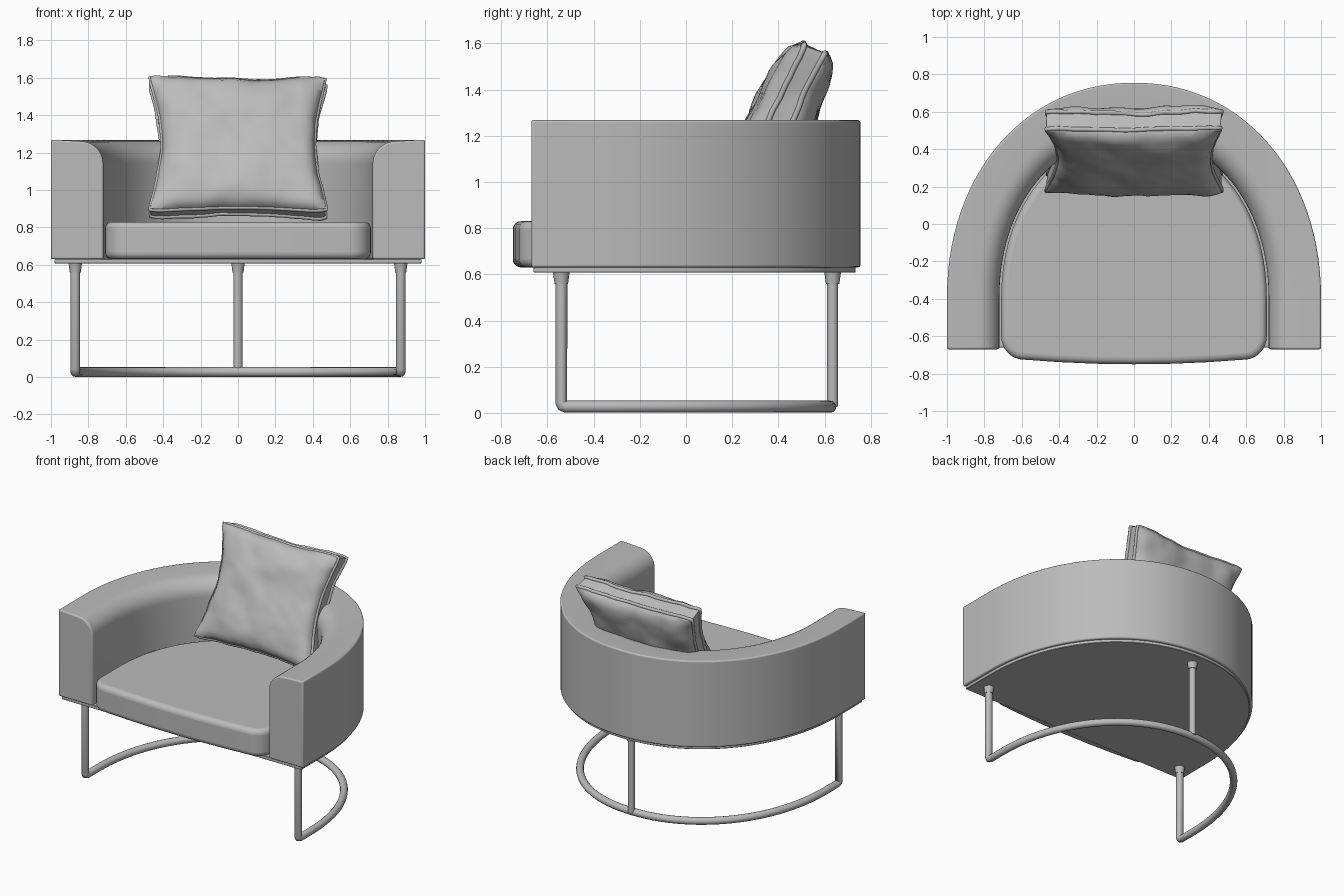
import bpy, bmesh, math
from mathutils import Vector, Matrix, noise

if "Cube" in bpy.data.objects:
    bpy.data.objects.remove(bpy.data.objects["Cube"])

grey = bpy.data.materials.new("soft_grey")
grey.use_nodes = True
grey.diffuse_color = (0.5, 0.5, 0.5, 1)
grey.node_tree.nodes["Principled BSDF"].inputs["Base Color"].default_value = (0.5, 0.5, 0.5, 1)


def finish(name, bm, bevel=0, segments=3, angle=40):
    """Turn a bmesh into a shaded object with optional rounded edges."""
    bmesh.ops.recalc_face_normals(bm, faces=bm.faces)
    mesh = bpy.data.meshes.new(name)
    bm.to_mesh(mesh)
    bm.free()
    ob = bpy.data.objects.new(name, mesh)
    bpy.context.collection.objects.link(ob)
    mesh.materials.append(grey)
    bpy.ops.object.select_all(action='DESELECT')
    ob.select_set(True)
    bpy.context.view_layer.objects.active = ob
    bpy.ops.object.shade_smooth_by_angle(angle=math.radians(angle))
    if bevel:
        mod = ob.modifiers.new("rounded_edges", 'BEVEL')
        mod.width, mod.segments = bevel, segments
        mod.limit_method, mod.angle_limit = 'ANGLE', math.radians(50)
    return ob


def horseshoe(inset, front, steps=56):
    """Plan outline from the right front, round the back, to the left front."""
    a, b, n = 1 - inset, 1.155 - inset, 2 / 2.1
    pts = [(-a, front)]
    for i in range(steps + 1):
        t = math.pi * i / steps
        c, s = math.cos(t), max(math.sin(t), 0)
        pts.append((-math.copysign(abs(c) ** n, c) * a, -0.4 + b * s ** n))
    return pts + [(a, front)]


def slab(name, outline, z0, z1, bevel, segments):
    bm = bmesh.new()
    face = bm.faces.new([bm.verts.new((x, y, z0)) for x, y in outline])
    top = bmesh.ops.extrude_face_region(bm, geom=[face])["geom"]
    bmesh.ops.translate(bm, vec=(0, 0, z1 - z0),
                        verts=[v for v in top if isinstance(v, bmesh.types.BMVert)])
    return finish(name, bm, bevel, segments)


def tube(name, pts, radius, closed=False):
    cu = bpy.data.curves.new(name, 'CURVE')
    cu.dimensions, cu.bevel_depth, cu.bevel_resolution = '3D', radius, 4
    cu.use_fill_caps = True
    sp = cu.splines.new('POLY')
    sp.points.add(len(pts) - 1)
    for p, co in zip(sp.points, pts):
        p.co = (*co, 1)
    sp.use_cyclic_u = closed
    sp.use_smooth = True
    cu.materials.append(grey)
    ob = bpy.data.objects.new(name, cu)
    bpy.context.collection.objects.link(ob)
    return ob


# Wraparound back and arms: a section with a soft inner shoulder
section = [(0, 0.63), (0, 1.268), (0.08, 1.265)]
for i in range(10):
    t = math.pi / 2 * i / 9
    section.append((0.16 + 0.12 * math.sin(t), 1.14 + 0.12 * math.cos(t)))
section.append((0.28, 0.63))
bm = bmesh.new()
rails = [[bm.verts.new((x, y, z)) for x, y in horseshoe(d, -0.67)] for d, z in section]
for r0, r1 in zip(rails, rails[1:] + rails[:1]):
    for i in range(len(r0) - 1):
        bm.faces.new((r0[i], r0[i + 1], r1[i + 1], r1[i]))
for end in (0, -1):
    bm.faces.new([r[end] for r in rails])
finish("wraparound_back", bm, 0.01)

# Thin base board
slab("base_board", horseshoe(0.02, -0.66), 0.607, 0.632, 0.003, 1)

# Seat cushion with a gently bowed front
outline = horseshoe(0.29, -0.6)
corner = [(0.59 + 0.12 * math.cos(t), -0.6 - 0.125 * math.sin(t))
          for t in [math.pi / 2 * i / 8 for i in range(1, 9)]]
bow = [(x, -0.75 + 0.025 * (x / 0.59) ** 2) for x in (0.4, 0.2, 0, -0.2, -0.4)]
outline += corner + bow + [(-x, y) for x, y in reversed(corner)]
slab("seat_cushion", outline, 0.63, 0.83, 0.035, 5)

# Tubular frame: front legs joined by a floor hoop, plus a back leg
hoop = [(x, y, 0.027) for x, y in horseshoe(0.13, -0.54)]
ends = [(x, -0.54, z) for x, z in ((-0.87, 0.607), (-0.87, 0.05), (-0.862, 0.032))]
hoop[0], hoop[-1] = (-0.87, -0.52, 0.027), (0.87, -0.52, 0.027)
legs = [(-0.87, -0.54, 0.607), (-0.87, -0.54, 0.045), (-0.87, -0.535, 0.032)]
tube("floor_hoop", legs + hoop + [(-x, y, z) for x, y, z in reversed(legs)], 0.026)
tube("back_leg", [(0, 0.635, 0.027), (0, 0.635, 0.607)], 0.024)
for name, x, y in (("right", -0.87, -0.54), ("left", 0.87, -0.54), ("back", 0, 0.635)):
    bm = bmesh.new()
    bmesh.ops.create_cone(bm, cap_ends=True, segments=24, radius1=0.029, radius2=0.036, depth=0.05,
                          matrix=Matrix.Translation((x, y, 0.583)))
    finish(name + "_leg_collar", bm)

# Throw pillow: pinched box with bulging faces and wrinkles
place = Matrix.Translation((0, 0.39, 1.225)) @ Matrix.Rotation(math.radians(-25), 4, 'X')


def pillow_point(u, v, w):
    """Map a unit box position onto the slumped pillow."""
    x = 0.49 * u * (1 - 0.17 * (1 - v * v))
    z = 0.405 * v * (1 - 0.08 * (1 - u * u))
    round_off = 1 - 0.05 * (u * v) ** 6
    bulge = 0.062 + 0.075 * ((1 - u ** 4) * (1 - v ** 4)) ** 0.6
    p = Vector((x * round_off, w * bulge, z * round_off))
    wrinkle = noise.noise(p * 6) * 0.016 + noise.noise(p * 15) * 0.006
    p += Vector((u * 0.5, w, v * 0.5)) * wrinkle
    return place @ p


bm = bmesh.new()
bmesh.ops.create_cube(bm, size=2)
bmesh.ops.subdivide_edges(bm, edges=bm.edges[:], cuts=27, use_grid_fill=True)
for vert in bm.verts:
    vert.co = pillow_point(vert.co.x, vert.co.z, vert.co.y)
finish("throw_pillow", bm, 0.02, 3, 60)

# Piped seams round the pillow edge
ring = []
for k in range(4):
    for i in range(24):
        s = -1 + i / 12
        ring.append(((s, -1), (1, s), (-s, 1), (-1, -s))[k])
for name, w in (("front_piping", -0.75), ("back_piping", 0.75)):
    tube(name, [pillow_point(u, v, w) for u, v in ring], 0.012, True)
